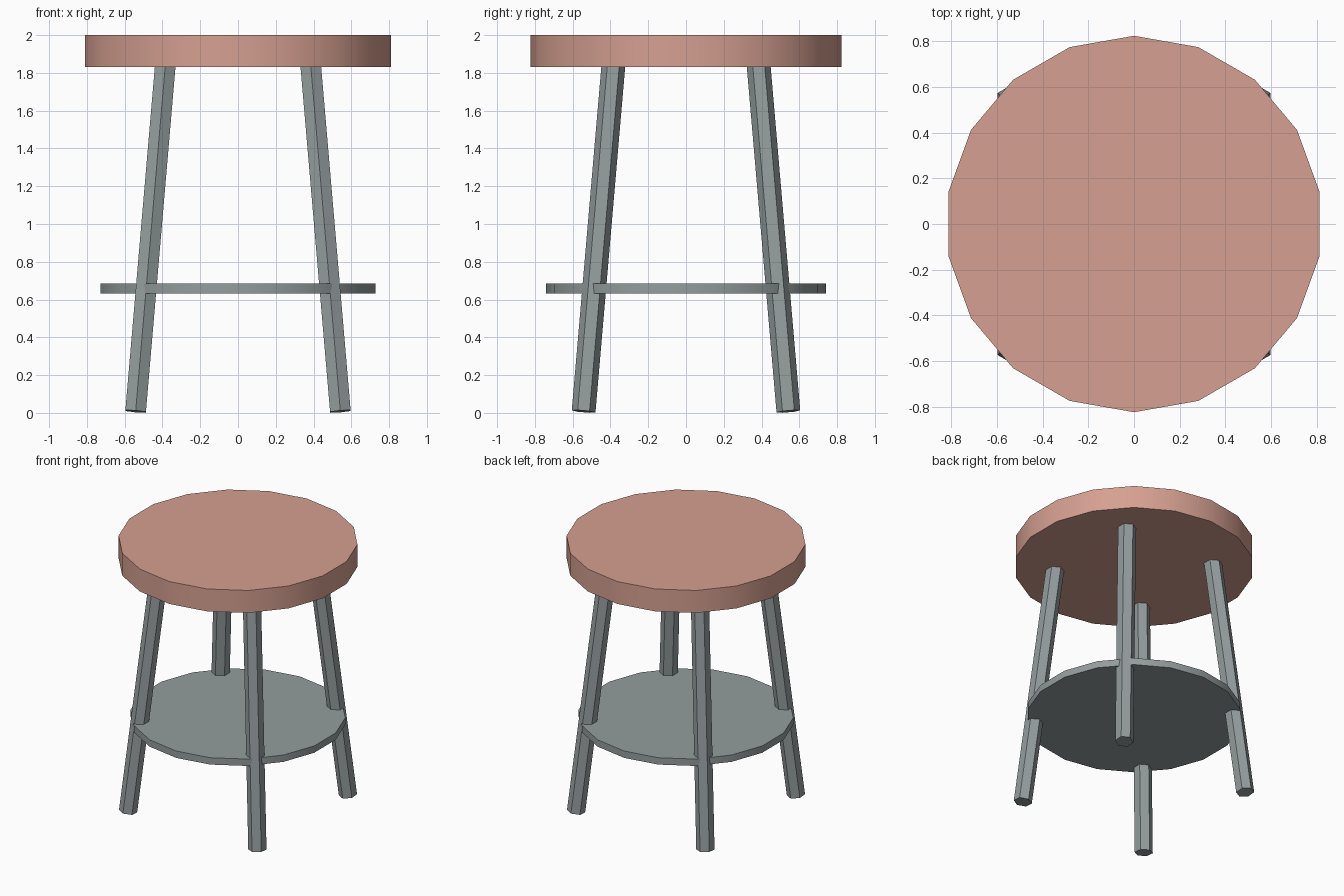
import bpy
from math import radians
from mathutils import Euler, Vector

cube = bpy.data.objects.get("Cube")
if cube:
    bpy.data.objects.remove(cube, do_unlink=True)


def make_material(name, rgb):
    mat = bpy.data.materials.new(name)
    mat.use_nodes = True
    mat.diffuse_color = (*rgb, 1)
    mat.node_tree.nodes["Principled BSDF"].inputs["Base Color"].default_value = (*rgb, 1)
    return mat


def cylinder(name, sides, radius, height, centre, mat, rotation=(0, 0, 0)):
    bpy.ops.mesh.primitive_cylinder_add(
        vertices=sides, radius=radius, depth=height, location=centre, rotation=rotation)
    obj = bpy.context.object
    obj.name = name
    obj.data.materials.append(mat)
    bpy.ops.object.shade_smooth_by_angle(angle=radians(30))
    return obj


salmon = make_material("salmon pink", (0.67, 0.352, 0.283))
grey = make_material("cool grey", (0.296, 0.337, 0.34))

# Round seat and lower shelf
cylinder("seat", 18, 0.823, 0.17, (0, 0, 1.915), salmon)
cylinder("shelf", 18, 0.74, 0.052, (0, 0, 0.658), grey)

# Four splayed hexagonal legs, ending inside the seat
splay = radians(4.9)
leg_length = 1.9
for side, sx in (("right", -1), ("left", 1)):
    for end, sy in (("front", -1), ("back", 1)):
        rotation = Euler((sy * splay, -sx * splay, 0))
        foot = Vector((sx * 0.542, sy * 0.542, 0.008))
        axis = rotation.to_matrix() @ Vector((0, 0, 1))
        cylinder(f"{end}_{side}_leg", 6, 0.063, leg_length,
                 foot + axis * leg_length / 2, grey, rotation)
